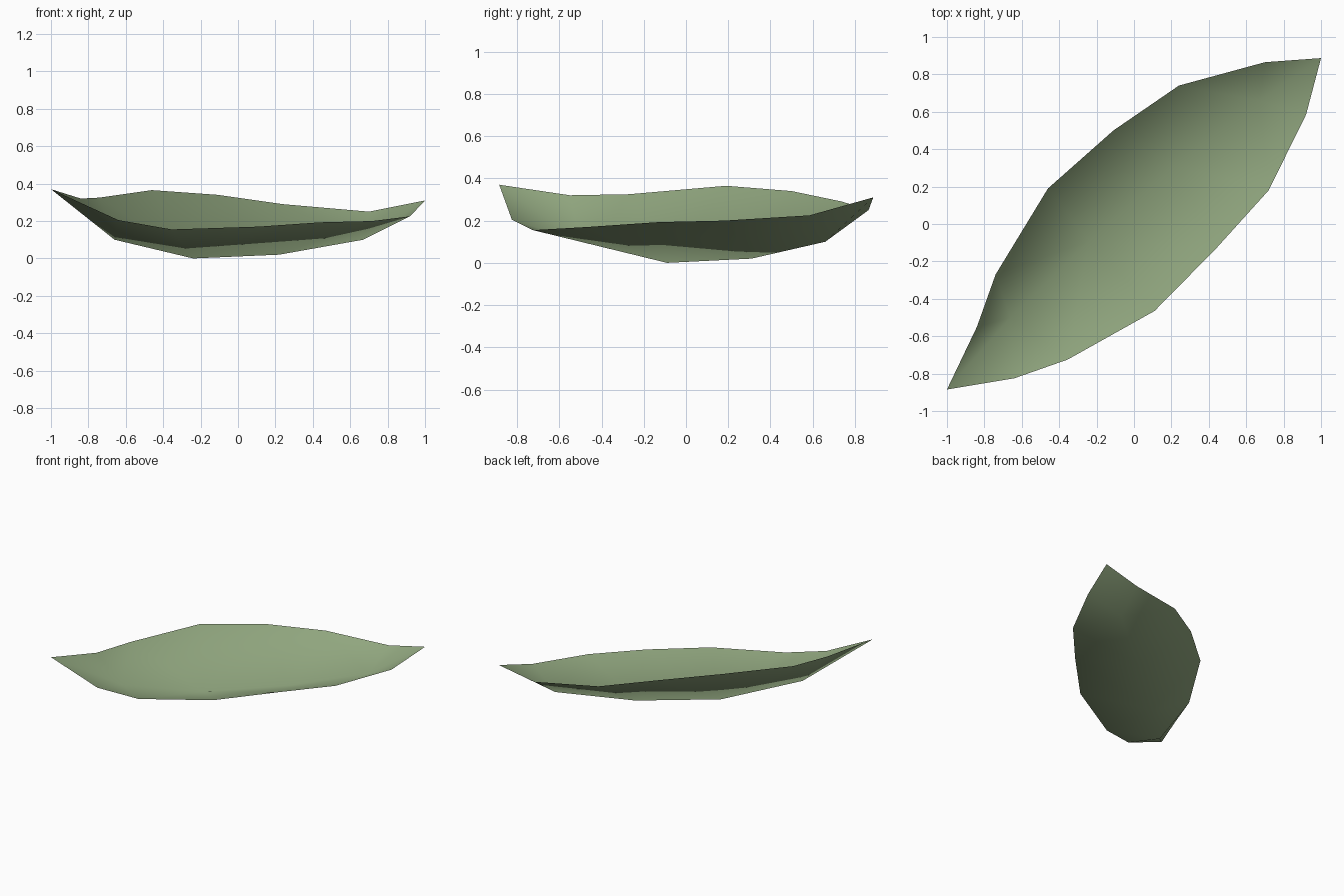
import bpy, bmesh

if "Cube" in bpy.data.objects:
    bpy.data.objects.remove(bpy.data.objects["Cube"])

# Outline and midrib, each running from the near-left tip to the far-right tip
TIP_A, TIP_B = (-1, -0.885, 0.37), (1, 0.887, 0.31)
LEFT = [(-0.84, -0.55, 0.32), (-0.74, -0.27, 0.325), (-0.46, 0.19, 0.365),
        (-0.11, 0.50, 0.34), (0.24, 0.74, 0.29), (0.70, 0.865, 0.25)]
RIGHT = [(-0.64, -0.825, 0.205), (-0.355, -0.725, 0.155), (0.11, -0.465, 0.17),
         (0.44, -0.13, 0.193), (0.72, 0.18, 0.20), (0.92, 0.585, 0.225)]
RIB = [(-0.66, -0.50, 0.10), (-0.24, -0.09, 0.0), (0.22, 0.31, 0.02), (0.67, 0.66, 0.10)]

bm = bmesh.new()
tip_a, tip_b = bm.verts.new(TIP_A), bm.verts.new(TIP_B)


def chain(points):
    return [tip_a] + [bm.verts.new(p) for p in points] + [tip_b]


def along(v):
    # distance along the leaf's length
    return 0.75 * v.co.x + 0.66 * v.co.y


def zip_strip(a, b):
    """Fill between two chains that share both tips (a lies right of b)."""
    i = j = 0
    while i < len(a) - 1 or j < len(b) - 1:
        step_a = j == len(b) - 1 or (i < len(a) - 1 and along(a[i + 1]) <= along(b[j + 1]))
        tri = (a[i], a[i + 1], b[j]) if step_a else (a[i], b[j + 1], b[j])
        if len(set(tri)) == 3:
            bm.faces.new(tri).smooth = True
        i, j = (i + 1, j) if step_a else (i, j + 1)


# Leaf blade: two halves folded along the midrib
rib = chain(RIB)
zip_strip(chain(RIGHT), rib)
zip_strip(rib, chain(LEFT))

mesh = bpy.data.meshes.new("leaf")
bm.to_mesh(mesh)
bm.free()
leaf = bpy.data.objects.new("leaf", mesh)
bpy.context.collection.objects.link(leaf)

green = bpy.data.materials.new("leaf green")
green.diffuse_color = (0.28, 0.38, 0.21, 1)
green.use_nodes = True
green.node_tree.nodes["Principled BSDF"].inputs["Base Color"].default_value = green.diffuse_color
mesh.materials.append(green)
